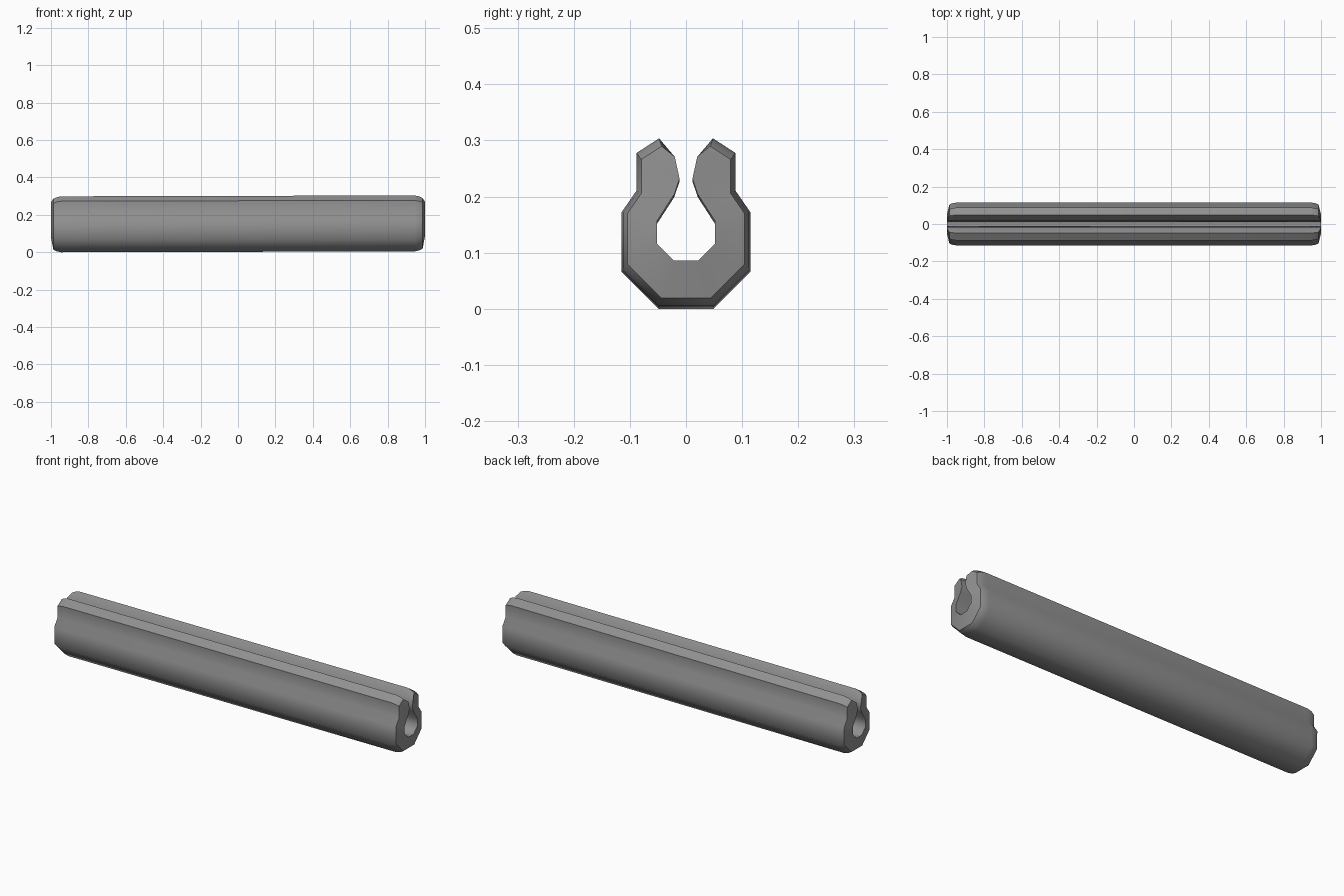
import bpy, bmesh, math
from mathutils import Matrix

if "Cube" in bpy.data.objects:
    bpy.data.objects.remove(bpy.data.objects["Cube"])

# Right half of the clip cross-section (y, z): outside from base to tip, then inside back down
OUTER = [(0.049, 0.0), (0.115, 0.066), (0.115, 0.167), (0.088, 0.206),
         (0.088, 0.273), (0.048, 0.299)]
INNER = [(0.020, 0.266), (0.0115, 0.227), (0.021, 0.199), (0.052, 0.151),
         (0.052, 0.111), (0.022, 0.081)]
MID_Z = 0.15

# Rounded ends: (outside x, inside x, scale of the outside)
END = [(0.945, 0.945, 1.0), (0.97, 0.97, 0.965), (0.987, 1.0, 0.905)]


def section(x_out, x_in, scale):
    """Closed profile; only the outside shrinks, the channel stays constant."""
    half = [(x_out, y * scale, MID_Z + (z - MID_Z) * scale) for y, z in OUTER]
    half += [(x_in, y, z) for y, z in INNER]
    return half + [(x, -y, z) for x, y, z in reversed(half)]


stations = [(-a, -b, s) for a, b, s in reversed(END)] + END
bm = bmesh.new()
rings = [[bm.verts.new(co) for co in section(*st)] for st in stations]

# Long walls
for a, b in zip(rings, rings[1:]):
    n = len(a)
    for i in range(n):
        j = (i + 1) % n
        bm.faces.new((a[i], a[j], b[j], b[i]))

# Slightly domed end caps: a strip of quads between outside and channel, with crisp rims
pairs = [(i, 11 - i) for i in range(5, -1, -1)] + [(23 - i, 12 + i) for i in range(6)]
for ring in (rings[0], rings[-1]):
    for (o1, i1), (o2, i2) in zip(pairs, pairs[1:]):
        bm.faces.new((ring[o1], ring[o2], ring[i2], ring[i1]))
    for i in range(24):
        bm.edges.get((ring[i], ring[(i + 1) % 24])).smooth = i == 11
bmesh.ops.recalc_face_normals(bm, faces=bm.faces)

# The bar leans very slightly, right end up
bm.transform(Matrix.Translation((0, 0, 0.0023)) @ Matrix.Rotation(-0.0025, 4, 'Y'))

mesh = bpy.data.meshes.new("clip_bar")
bm.to_mesh(mesh)
bm.free()
bar = bpy.data.objects.new("clip_bar", mesh)
bpy.context.collection.objects.link(bar)

# Dark grey
grey = bpy.data.materials.new("dark_grey")
grey.diffuse_color = (0.28, 0.28, 0.28, 1)
grey.use_nodes = True
grey.node_tree.nodes["Principled BSDF"].inputs["Base Color"].default_value = grey.diffuse_color
mesh.materials.append(grey)

# Soft shading across the shallow facets
bpy.context.view_layer.objects.active = bar
bar.select_set(True)
bpy.ops.object.shade_smooth_by_angle(angle=math.radians(50), keep_sharp_edges=True)
